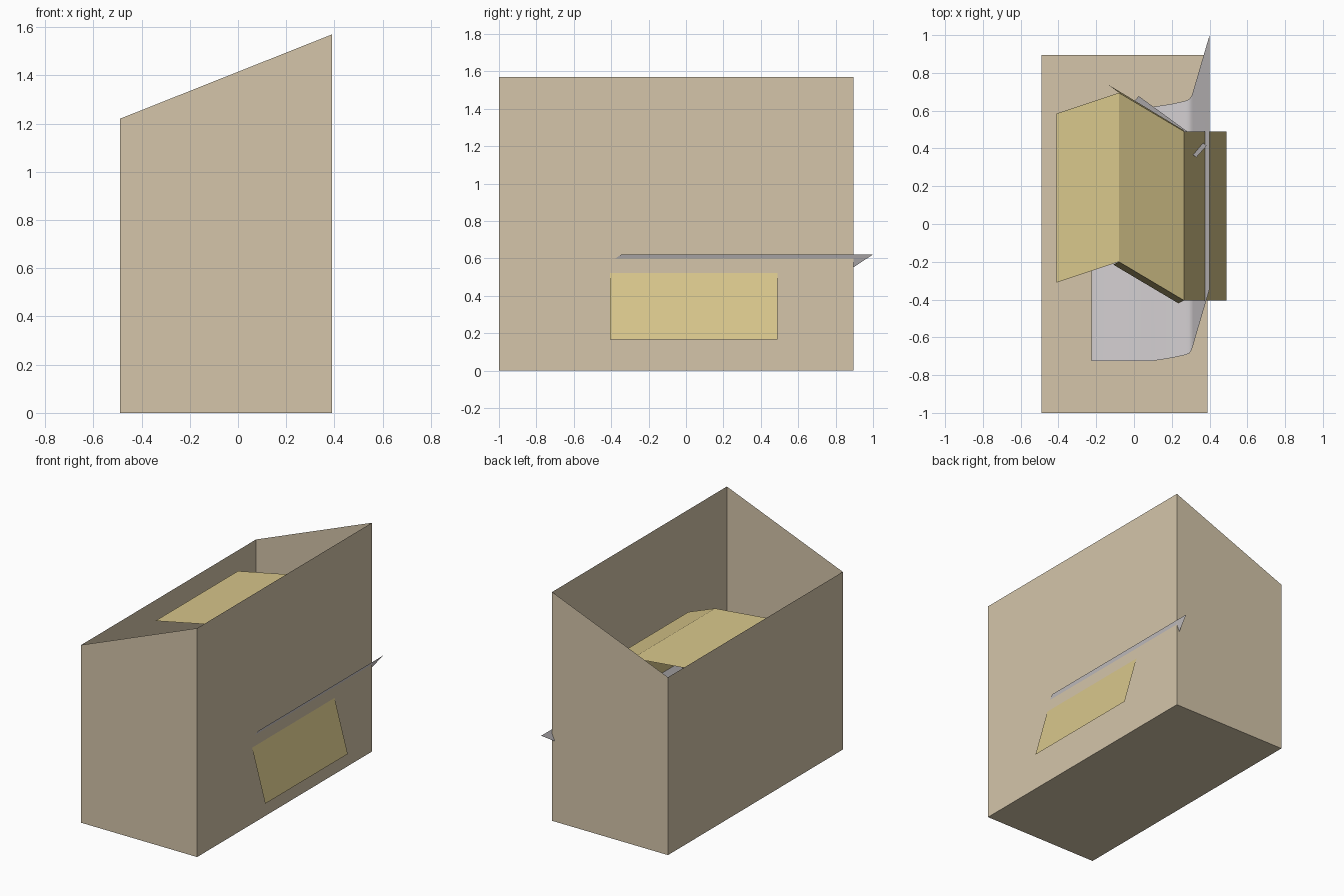
import bpy
from mathutils import Vector

if "Cube" in bpy.data.objects:
    bpy.data.objects.remove(bpy.data.objects["Cube"])


def material(name, rgb):
    m = bpy.data.materials.new(name)
    m.diffuse_color = (*rgb, 1)
    m.use_nodes = True
    m.node_tree.nodes["Principled BSDF"].inputs["Base Color"].default_value = m.diffuse_color
    return m


TAN = material("tan_card", (0.66, 0.56, 0.40))
YELLOW = material("yellow_paper", (0.69, 0.57, 0.26))
GREY = material("pale_grey_paper", (0.65, 0.62, 0.635))


def mesh_object(name, verts, faces, mat):
    me = bpy.data.meshes.new(name)
    me.from_pydata(verts, [], faces)
    me.materials.append(mat)
    ob = bpy.data.objects.new(name, me)
    bpy.context.collection.objects.link(ob)
    return ob


def swept_sheet(name, path, width, mat):
    """Zero-thickness sheet: a path swept along y by the given width."""
    verts = [p for x, y, z in path for p in ((x, y, z), (x, y + width, z))]
    faces = [(2 * i, 2 * i + 2, 2 * i + 3, 2 * i + 1) for i in range(len(path) - 1)]
    return mesh_object(name, verts, faces, mat)


def flap(name, a, b, off_a, off_b, mat):
    """Single panel hanging from edge a-b."""
    a, b = Vector(a), Vector(b)
    return mesh_object(name, [a, b, b + Vector(off_b), a + Vector(off_a)],
                       [(0, 1, 2, 3)], mat)


# Open bin with a sloping rim
x0, x1, y0, y1 = -0.49, 0.39, -1.0, 0.895
lo, hi = 1.22, 1.57
mesh_object("open_bin",
            [(x0, y0, 0), (x1, y0, 0), (x1, y1, 0), (x0, y1, 0),
             (x0, y0, lo), (x1, y0, hi), (x1, y1, hi), (x0, y1, lo)],
            [(3, 2, 1, 0), (0, 1, 5, 4), (1, 2, 6, 5), (2, 3, 7, 6), (3, 0, 4, 7)],
            TAN)

# Folded yellow sheet, its last panel poking through the side wall
W = 0.895
swept_sheet("folded_sheet",
            [(-0.41, -0.31, 1.143), (-0.08, -0.20, 1.165),
             (0.265, -0.405, 0.97), (0.49, -0.405, 0.165)], W, YELLOW)

# Steep flaps under the middle panel
flap("front_flap", (-0.08, -0.20, 1.165), (0.265, -0.405, 0.97),
     (-0.03, -0.015, -0.15), (-0.03, -0.015, -0.15), YELLOW)
flap("back_flap", (-0.08, 0.695, 1.165), (0.265, 0.49, 0.97),
     (-0.06, 0.045, -0.15), (0.0, 0.005, -0.15), YELLOW)

# Curved grey sheet: height rises with the sideways shear
profile = [(-0.225, -0.725), (-0.20, -0.725), (0.10, -0.725), (0.20, -0.709),
           (0.27, -0.694), (0.292, -0.685), (0.305, -0.668), (0.312, -0.645),
           (0.40, -0.345)]
path = [(x, y, 0.37 + 0.66 * (y + 0.725)) for x, y in profile]
path[0] = (-0.225, -0.725, 0.355)
sheet = swept_sheet("curved_sheet", path, 1.345, GREY)
bpy.context.view_layer.objects.active = sheet
sheet.select_set(True)
bpy.ops.object.shade_smooth_by_angle(angle=0.6)

# Narrow grey strip lying across the bin
flap("grey_strip", (0.025, 0.677, 0.61), (0.385, 0.415, 0.61),
     (-0.055, -0.062, 0.19), (-0.055, -0.062, 0.19), GREY)
